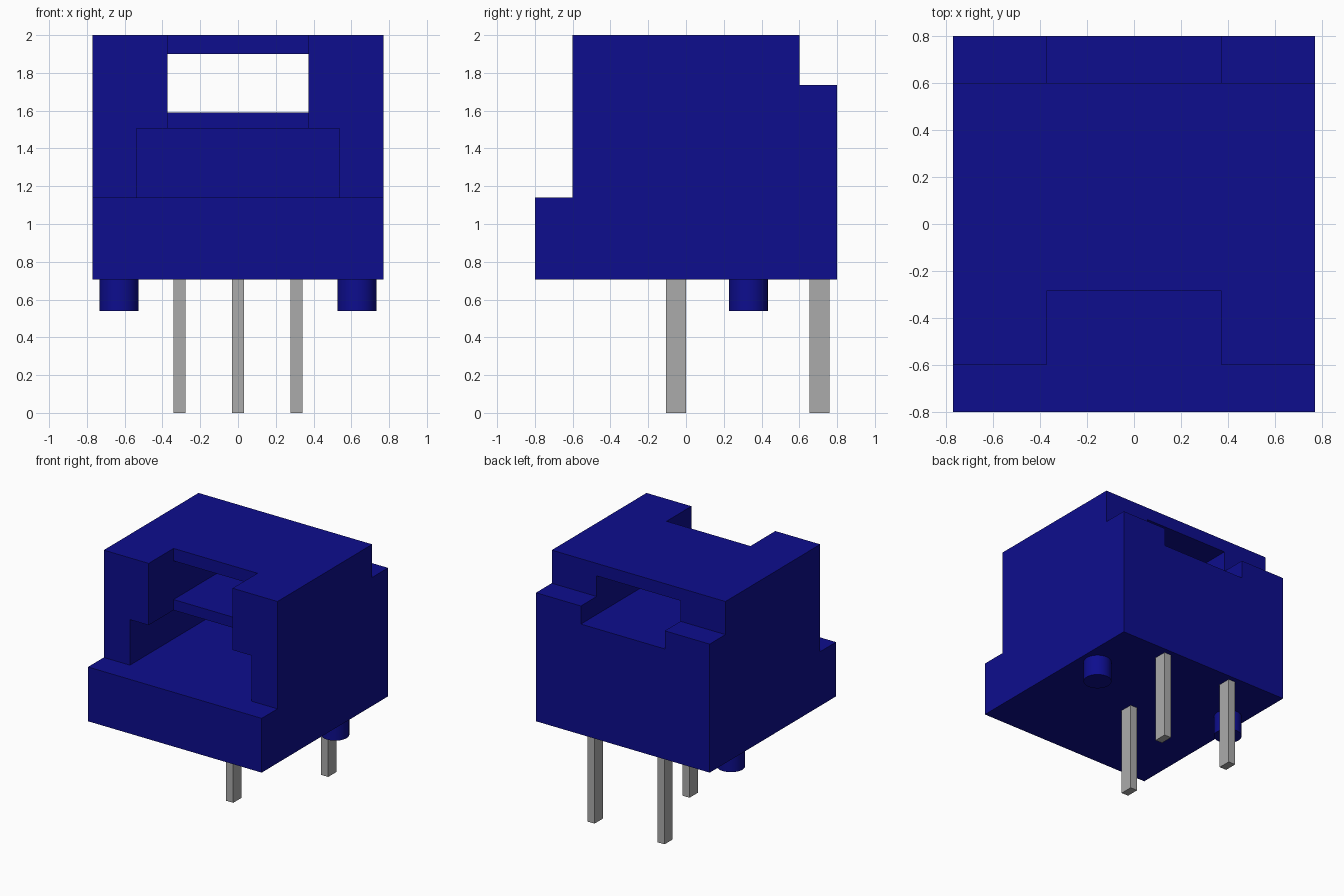
import bpy, bmesh, math

cube = bpy.data.objects.get("Cube")
if cube:
    bpy.data.objects.remove(cube, do_unlink=True)


def material(name, rgb, rough=0.5, metal=0.0):
    m = bpy.data.materials.new(name)
    m.use_nodes = True
    m.diffuse_color = (*rgb, 1)
    bsdf = m.node_tree.nodes["Principled BSDF"]
    bsdf.inputs["Base Color"].default_value = (*rgb, 1)
    bsdf.inputs["Roughness"].default_value = rough
    bsdf.inputs["Metallic"].default_value = metal
    return m


blue = material("blue plastic", (0.004, 0.004, 0.27))
grey = material("grey metal", (0.41, 0.41, 0.41))


def add_object(name, bm, mat):
    bmesh.ops.recalc_face_normals(bm, faces=bm.faces)
    me = bpy.data.meshes.new(name)
    bm.to_mesh(me)
    bm.free()
    me.materials.append(mat)
    ob = bpy.data.objects.new(name, me)
    bpy.context.scene.collection.objects.link(ob)
    return ob


def box(name, x, y, z, mat):
    """Box from (min, max) pairs along each axis."""
    bm = bmesh.new()
    bmesh.ops.create_cube(bm, size=1)
    for v in bm.verts:
        v.co = [r[0] if c < 0 else r[1] for c, r in zip(v.co, (x, y, z))]
    return add_object(name, bm, mat)


def cylinder(name, x, y, z, radius, mat):
    bm = bmesh.new()
    bmesh.ops.create_cone(bm, cap_ends=True, segments=32, radius1=radius,
                          radius2=radius, depth=z[1] - z[0])
    bmesh.ops.translate(bm, verts=bm.verts, vec=(x, y, (z[0] + z[1]) / 2))
    ob = add_object(name, bm, mat)
    bpy.context.view_layer.objects.active = ob
    ob.select_set(True)
    bpy.ops.object.shade_smooth_by_angle(angle=math.radians(40))
    ob.select_set(False)
    return ob


# Housing: stepped side profile (y, z) extruded across x
HALF, BASE, STEP = 0.77, 0.705, 1.14
profile = [(-0.8, BASE), (0.8, BASE), (0.8, 1.735), (0.6, 1.735),
           (0.6, 2.0), (-0.6, 2.0), (-0.6, STEP), (-0.8, STEP)]
bm = bmesh.new()
face = bm.faces.new([bm.verts.new((-HALF, y, z)) for y, z in profile])
side = bmesh.ops.extrude_face_region(bm, geom=[face])
bmesh.ops.translate(bm, vec=(2 * HALF, 0, 0),
                    verts=[g for g in side["geom"] if isinstance(g, bmesh.types.BMVert)])
housing = add_object("housing", bm, blue)

# Openings: wide plug slot, window through to the back, notch in the roof
W = 0.372
cutters = [
    box("slot_cutter", (-0.538, 0.538), (-0.95, 0.6), (STEP, 1.505), blue),
    box("window_cutter", (-W, W), (-0.95, 0.95), (1.59, 1.9), blue),
    box("notch_cutter", (-W, W), (-0.95, -0.285), (1.3, 2.2), blue),
]
for c in cutters:
    c.hide_render = True
    mod = housing.modifiers.new(c.name, "BOOLEAN")
    mod.operation = "DIFFERENCE"
    mod.solver = "EXACT"
    mod.object = c

# Bake the cuts and drop the cutters
deps = bpy.context.evaluated_depsgraph_get()
baked = bpy.data.meshes.new_from_object(housing.evaluated_get(deps))
housing.modifiers.clear()
housing.data = baked
housing.data.name = "housing"
for c in cutters:
    bpy.data.objects.remove(c, do_unlink=True)

# Round locating pegs under the housing
for name, s in (("right_peg", -1), ("left_peg", 1)):
    cylinder(name, s * 0.63, 0.33, (0.54, BASE + 0.01), 0.103, blue)

# Flat contact pins
for name, x, y in (("right_pin", -0.31, 0.707), ("centre_pin", 0, -0.053),
                   ("left_pin", 0.31, 0.707)):
    box(name, (x - 0.031, x + 0.031), (y - 0.052, y + 0.052), (0, BASE + 0.01), grey)
